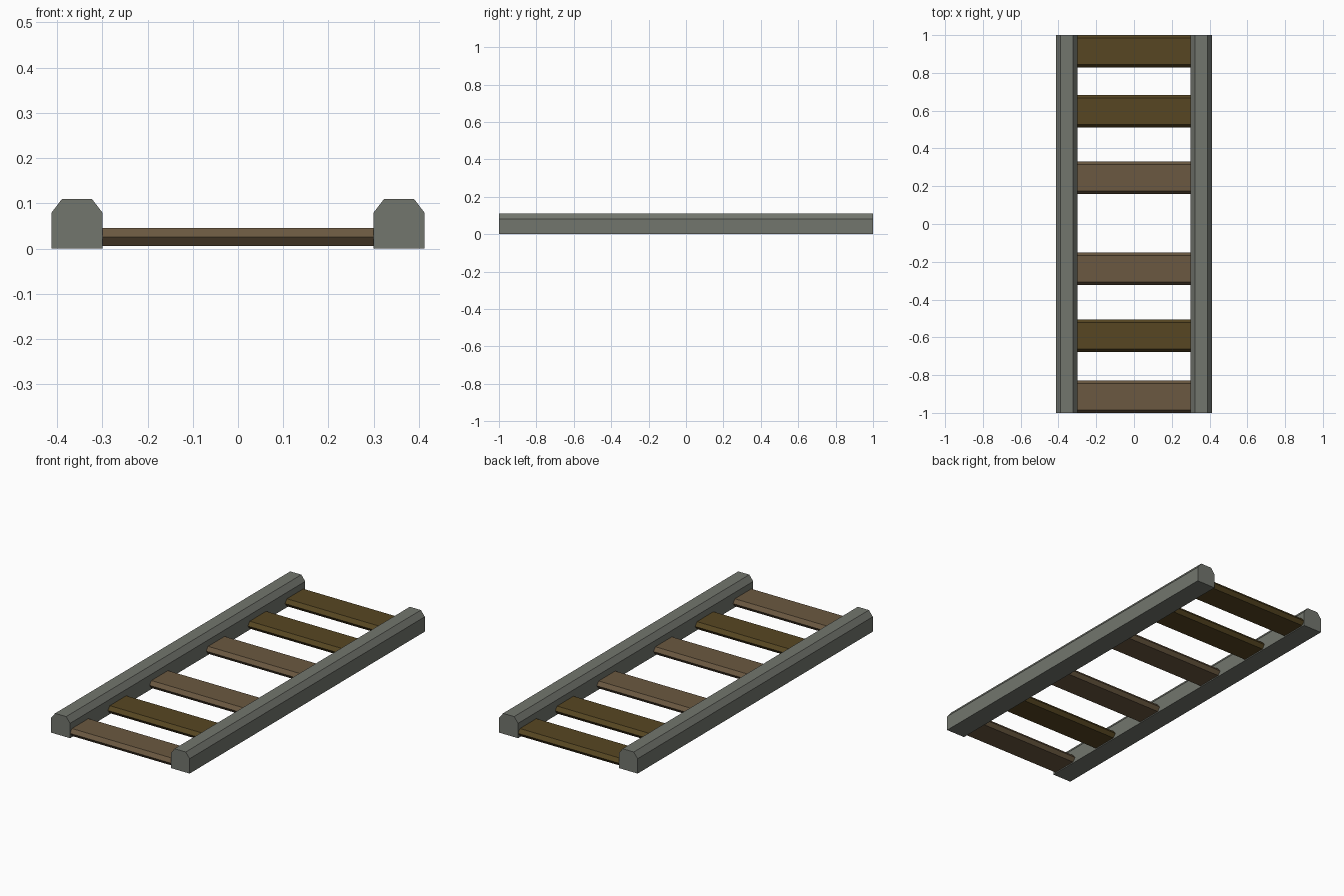
import bpy

if "Cube" in bpy.data.objects:
    bpy.data.objects.remove(bpy.data.objects["Cube"])

def material(name, rgb):
    m = bpy.data.materials.new(name)
    m.diffuse_color = (*rgb, 1)
    m.use_nodes = True
    m.node_tree.nodes["Principled BSDF"].inputs["Base Color"].default_value = m.diffuse_color
    return m

def extrude(name, profile, axis, half, mat):
    """Prism from a closed 2D profile, extruded symmetrically along x or y."""
    place = {"x": lambda p, d: (d, p[0], p[1]),
             "y": lambda p, d: (p[0], d, p[1])}[axis]
    n = len(profile)
    verts = [place(p, d) for d in (-half, half) for p in profile]
    faces = [tuple(range(n)), tuple(range(2 * n - 1, n - 1, -1))]
    faces += [(i, i + n, (i + 1) % n + n, (i + 1) % n) for i in range(n)]
    if axis == "x":
        faces = [f[::-1] for f in faces]
    mesh = bpy.data.meshes.new(name)
    mesh.from_pydata(verts, [], faces)
    mesh.materials.append(mat)
    obj = bpy.data.objects.new(name, mesh)
    bpy.context.collection.objects.link(obj)
    return obj

steel = material("rail_grey", (0.17, 0.18, 0.155))
dark_wood = material("dark_wood", (0.095, 0.062, 0.016))
light_wood = material("light_wood", (0.145, 0.098, 0.052))

# Rails: box section with chamfered top edges
hw, h = 0.056, 0.11
section = [(-hw, 0), (hw, 0), (hw, 0.08), (0.033, h), (-0.033, h), (-hw, 0.08)]
for side, x in (("left", -0.356), ("right", 0.356)):
    extrude(f"{side}_rail", section, "y", 1.0, steel).location.x = x

# Sleepers: flat hexagonal planks whose ends sit inside the rails
w, inset, z = 0.086, 0.016, 0.026
plank = [(-w, z), (-w + inset, 0.006), (w - inset, 0.006),
         (w, z), (w - inset, 0.046), (-w + inset, 0.046)]
layout = [(-0.914, light_wood), (-0.592, dark_wood), (-0.238, light_wood),
          (0.244, light_wood), (0.598, dark_wood), (0.914, dark_wood)]
for i, (y, wood) in enumerate(layout, 1):
    extrude(f"sleeper_{i}", plank, "x", 0.37, wood).location.y = y
